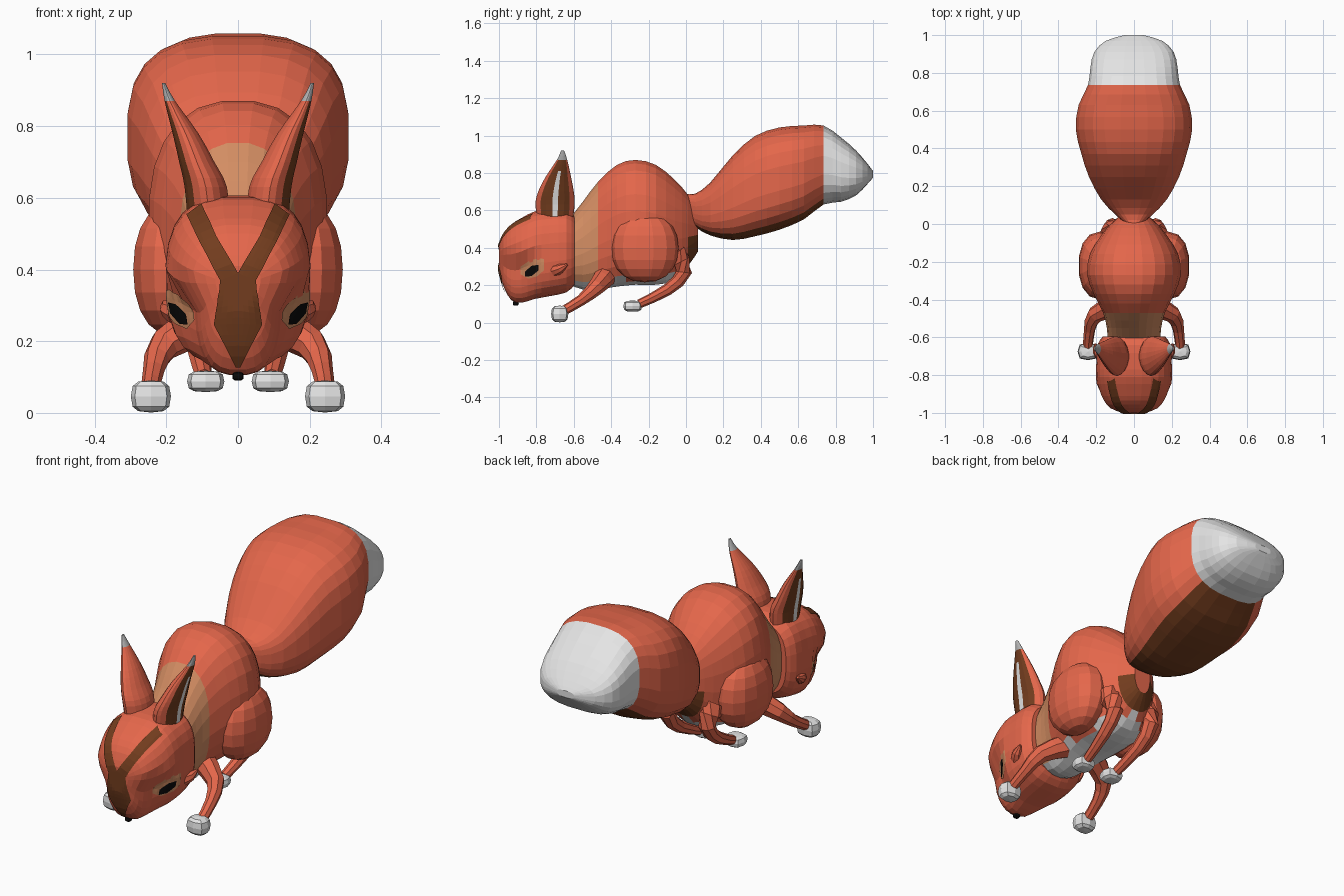
import bpy, bmesh, math
from mathutils import Vector
from mathutils.bvhtree import BVHTree

if "Cube" in bpy.data.objects:
    bpy.data.objects.remove(bpy.data.objects["Cube"])

COLOURS = {"red_fur": (0.78, 0.135, 0.07), "brown_fur": (0.17, 0.046, 0.013), "tan_fur": (0.66, 0.27, 0.125),
           "white_fur": (0.78, 0.78, 0.78), "black": (0.003, 0.003, 0.003), "grey_tip": (0.45, 0.45, 0.45)}
RED, BROWN, TAN, WHITE, BLACK, GREY = range(6)
MATS = []
for name, c in COLOURS.items():
    m = bpy.data.materials.new(name)
    m.diffuse_color = (*c, 1)
    m.use_nodes = True
    m.node_tree.nodes["Principled BSDF"].inputs["Base Color"].default_value = m.diffuse_color
    MATS.append(m)


def finish(name, bm, colour, mirror=False):
    """Turn a bmesh into an object; colour is an index or a rule(centre, normal)."""
    for f in bm.faces:
        f.material_index = colour(f.calc_center_median(), f.normal) if callable(colour) else colour
    me = bpy.data.meshes.new(name)
    bm.to_mesh(me)
    bm.free()
    ob = bpy.data.objects.new(name, me)
    for m in MATS:
        me.materials.append(m)
    bpy.context.collection.objects.link(ob)
    if mirror:
        ob.modifiers.new("mirror", "MIRROR").use_mirror_merge = False
    return ob


def clamp(v):
    return max(0.0, min(1.0, v))


def smooth_rows(rows, k=2):
    """Catmull-Rom interpolation of section rows."""
    out = []
    for i in range(len(rows) - 1):
        p0, p1, p2, p3 = rows[max(i - 1, 0)], rows[i], rows[i + 1], rows[min(i + 2, len(rows) - 1)]
        for j in range(k):
            t = j / k
            out.append([b + 0.5 * t * (c - a + t * (2*a - 5*b + 4*c - d + t * (3*(b - c) + d - a)))
                        for a, b, c, d in zip(p0, p1, p2, p3)])
    return out + [list(rows[-1])]


def row_at(rows, key):
    """Linear lookup of a section row by its first value."""
    for a, b in zip(rows, rows[1:]):
        if key <= b[0]:
            t = clamp((key - a[0]) / (b[0] - a[0]))
            return [p + t * (q - p) for p, q in zip(a, b)]
    return rows[-1]


def loft(name, rings, colour, mirror=False):
    bm = bmesh.new()
    vs = [[bm.verts.new(p) for p in r] for r in rings]
    n = len(vs[0])
    for a, b in zip(vs, vs[1:]):
        for i in range(n):
            bm.faces.new((a[i], a[(i + 1) % n], b[(i + 1) % n], b[i]))
    bm.faces.new(vs[0])
    bm.faces.new(vs[-1])
    bmesh.ops.recalc_face_normals(bm, faces=bm.faces)
    bm.normal_update()
    return finish(name, bm, colour, mirror)


def power(v, e):
    return math.copysign(abs(v) ** e, v)


def oval(n, e):
    """Unit superellipse points."""
    angles = [2 * math.pi * (i + 0.5) / n for i in range(n)]
    return [(power(math.cos(a), 2 / e), power(math.sin(a), 2 / e)) for a in angles]


def long_part(name, rows, e, colour, n=24, pinch=lambda y, z: 1):
    """Loft along y from rows of (y, z low, z high, half width)."""
    rings = []
    for y, lo, hi, w in smooth_rows(rows):
        zs = [(u, (lo + hi) / 2 + (hi - lo) / 2 * v) for u, v in oval(n, e)]
        rings.append([(w * u * pinch(y, z), y, z) for u, z in zs])
    return loft(name, rings, colour)


def limb(name, rows, colour=RED):
    """Mirrored tube from rows of (x, y, z, radius)."""
    rows = smooth_rows(rows)
    rings = []
    for i, (x, y, z, r) in enumerate(rows):
        d = Vector(rows[min(i + 1, len(rows) - 1)][:3]) - Vector(rows[max(i - 1, 0)][:3])
        u = d.cross(Vector((0.3, -0.5, 0.8))).normalized()
        v = d.cross(u).normalized()
        rings.append([Vector((x, y, z)) + r * (a * u + b * v) for a, b in oval(8, 2)])
    return loft(name, rings, colour, True)


def blob(name, centre, radii, colour, seg=8, rows=6, mirror=True, box=0.65):
    """Rounded block; a smaller box value is squarer."""
    bm = bmesh.new()
    bmesh.ops.create_uvsphere(bm, u_segments=seg, v_segments=rows, radius=1)
    for v in bm.verts:
        v.co = Vector([c + r * power(p if abs(p) > 1e-4 else 0, box) for c, r, p in zip(centre, radii, v.co)])
    bm.normal_update()
    return finish(name, bm, colour, mirror)


# Head, pinched beside the muzzle so the eyes face forwards
head = long_part("head", [(-0.595, 0.2, 0.57, 0.165), (-0.64, 0.16, 0.605, 0.195), (-0.73, 0.14, 0.605, 0.2),
                          (-0.81, 0.125, 0.595, 0.203), (-0.88, 0.105, 0.56, 0.19), (-0.935, 0.12, 0.525, 0.165),
                          (-0.975, 0.19, 0.475, 0.13), (-1.0, 0.28, 0.41, 0.07)], 2.8, RED, 28,
                 lambda y, z: 1 - 0.36 * clamp((-0.76 - y) / 0.11) * clamp((0.39 - z) / 0.1))
TREE = BVHTree.FromPolygons([v.co for v in head.data.vertices], [p.vertices for p in head.data.polygons])


def plate(name, pairs, to_point, direction, offset, colour):
    """Painted patch: ladder of edge-point pairs projected on to the head, mirrored."""
    direction = Vector(direction)
    bm = bmesh.new()
    grid = []
    for r0, r1 in zip(pairs, pairs[1:] + pairs[-1:]):
        for j in range(1 if r0 is r1 else 4):
            a = Vector(r0[0]).lerp(Vector(r1[0]), j / 4)
            b = Vector(r0[1]).lerp(Vector(r1[1]), j / 4)
            row = []
            for k in range(5):
                start = Vector(to_point(*a.lerp(b, k / 4)))
                co, no = TREE.ray_cast(start, direction)[:2]
                if co is None:
                    co, no = TREE.find_nearest(start)[:2]
                p = co + no * offset
                p.x = max(p.x, 0)
                row.append(bm.verts.new(p))
            grid.append(row)
    for a, b in zip(grid, grid[1:]):
        for k in range(4):
            bm.faces.new((a[k], a[k + 1], b[k + 1], b[k]))
    bm.normal_update()
    for f in bm.faces:
        if f.normal.dot(direction) > 0:
            f.normal_flip()
    finish(name, bm, colour, True)


# Face markings, eyes and nose
plate("face_stripe", [((0.10, 0.58), (0.14, 0.55)), ((0.06, 0.49), (0.105, 0.475)), ((0.0, 0.39), (0.05, 0.37)),
                      ((0.0, 0.32), (0.055, 0.31)), ((0.0, 0.25), (0.065, 0.247)), ((0.0, 0.13), (0.006, 0.13))],
      lambda x, z: (x, -2, z), (0, 1, 0), 0.006, BROWN)
plate("eye_patch", [((-0.885, 0.26), (-0.885, 0.30)), ((-0.84, 0.235), (-0.84, 0.33)),
                    ((-0.79, 0.25), (-0.79, 0.345)), ((-0.76, 0.28), (-0.76, 0.34))],
      lambda y, z: (2, y, z), (-1, 0, 0), 0.004, TAN)
plate("eye", [((-0.855, 0.247), (-0.855, 0.275)), ((-0.82, 0.25), (-0.82, 0.305)), ((-0.785, 0.28), (-0.785, 0.31))],
      lambda y, z: (2, y, z), (-1, 0, 0), 0.009, BLACK)
blob("nose", (0, -0.91, 0.103), (0.016, 0.016, 0.013), BLACK, mirror=False)
limb("cheek_tuft", [(0.17, -0.70, 0.28, 0.035), (0.195, -0.67, 0.29, 0.025), (0.205, -0.635, 0.31, 0.006)])

# Ears, opening outwards, with grey tufts
EAR = [(0.52, 0.02, 0.14, -0.79, -0.61), (0.63, 0.03, 0.15, -0.805, -0.595), (0.7, 0.065, 0.165, -0.79, -0.6),
       (0.78, 0.11, 0.183, -0.75, -0.615), (0.87, 0.175, 0.205, -0.69, -0.635), (0.92, 0.203, 0.212, -0.668, -0.652)]


def ear_colour(c, n):
    if c.z > 0.87:
        return GREY
    y0, y1 = row_at(EAR, c.z)[3:]
    off = abs(c.y - (y0 + y1) / 2) / ((y1 - y0) / 2)
    if n.x > 0 and off < 0.78:
        return WHITE if off < 0.2 and c.z < 0.82 else BROWN
    return RED


loft("ear", [[((x0 + x1) / 2 + (x1 - x0) / 2 * u, (y0 + y1) / 2 + (y1 - y0) / 2 * v, z) for u, v in oval(18, 1.8)]
             for z, x0, x1, y0, y1 in smooth_rows(EAR, 3)], ear_colour, True)


# Body with tan collar, white belly and brown rump
def body_colour(c, n):
    if n.z < -0.6 and c.y < 0 and abs(c.x) < 0.13:
        return WHITE
    if c.y < -0.475:
        return TAN
    return BROWN if c.y > 0.02 and c.z < 0.48 else RED


long_part("body", [(-0.62, 0.2, 0.56, 0.14), (-0.55, 0.175, 0.65, 0.145), (-0.47, 0.175, 0.755, 0.165),
                   (-0.37, 0.19, 0.845, 0.215), (-0.27, 0.2, 0.872, 0.25), (-0.16, 0.2, 0.845, 0.235),
                   (-0.06, 0.225, 0.765, 0.175), (0.01, 0.3, 0.685, 0.115), (0.065, 0.38, 0.6, 0.05)], 2.4, body_colour)
blob("haunch", (0.18, -0.22, 0.4), (0.115, 0.18, 0.185), RED, 14, 10, box=0.9)

# Legs and paws
limb("front_leg", [(0.1, -0.43, 0.25, 0.06), (0.205, -0.48, 0.19, 0.045), (0.235, -0.56, 0.12, 0.03),
                   (0.245, -0.66, 0.06, 0.026)])
blob("front_paw", (0.243, -0.675, 0.046), (0.056, 0.046, 0.045), WHITE)
limb("hind_leg", [(0.12, -0.06, 0.37, 0.065), (0.115, -0.01, 0.27, 0.042), (0.11, -0.1, 0.175, 0.032),
                  (0.095, -0.25, 0.1, 0.024)])
blob("hind_paw", (0.09, -0.285, 0.088), (0.052, 0.05, 0.03), WHITE)

# Bushy tail with brown underside and white tip
TAIL = [(0.0, 0.56, 0.69, 0.04), (0.05, 0.51, 0.69, 0.1), (0.13, 0.465, 0.75, 0.175), (0.25, 0.44, 0.895, 0.24),
        (0.37, 0.46, 1.0, 0.28), (0.5, 0.495, 1.045, 0.31), (0.63, 0.55, 1.055, 0.295), (0.735, 0.63, 1.055, 0.245),
        (0.83, 0.645, 0.99, 0.232), (0.91, 0.68, 0.92, 0.212), (0.97, 0.74, 0.85, 0.15), (1.0, 0.775, 0.81, 0.05)]


def tail_colour(c, n):
    if c.y > 0.735:
        return WHITE
    lo, hi = row_at(TAIL, c.y)[1:3]
    return BROWN if n.z < 0 and c.z < lo + 0.085 * (hi - lo) else RED


long_part("tail", TAIL, 2.8, tail_colour)
